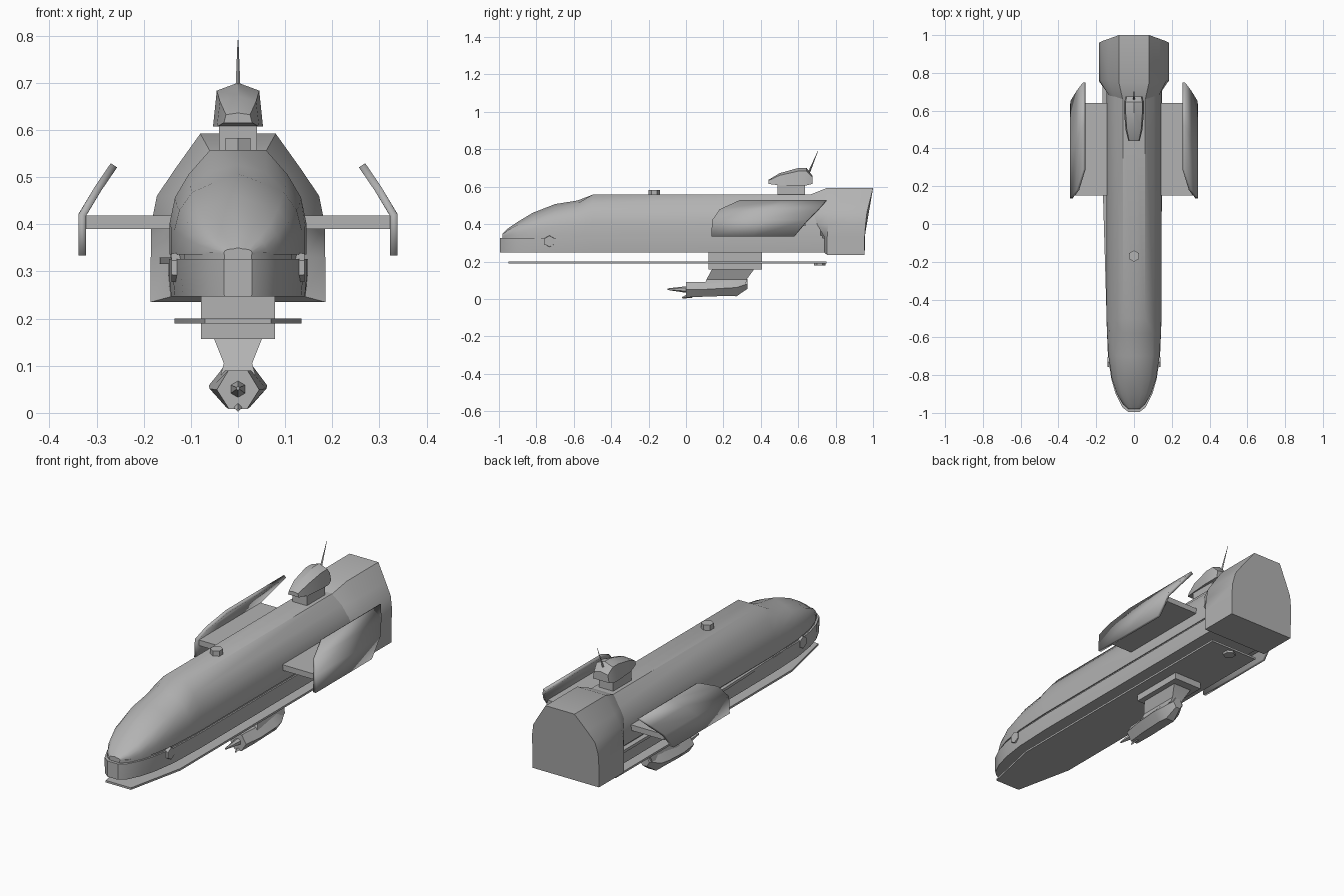
import bpy, bmesh, math
from mathutils import Matrix, Vector

if "Cube" in bpy.data.objects:
    bpy.data.objects.remove(bpy.data.objects["Cube"], do_unlink=True)

grey = bpy.data.materials.new("hull grey")
grey.use_nodes = True
COLOUR = (0.45, 0.45, 0.45, 1)
grey.diffuse_color = COLOUR
grey.node_tree.nodes["Principled BSDF"].inputs["Base Color"].default_value = COLOUR


def finish(name, bm, angle=35):
    """Turn a bmesh into a shaded object."""
    bmesh.ops.recalc_face_normals(bm, faces=bm.faces)
    mesh = bpy.data.meshes.new(name)
    bm.to_mesh(mesh)
    bm.free()
    mesh.materials.append(grey)
    obj = bpy.data.objects.new(name, mesh)
    bpy.context.collection.objects.link(obj)
    bpy.ops.object.select_all(action='DESELECT')
    obj.select_set(True)
    bpy.context.view_layer.objects.active = obj
    bpy.ops.object.shade_smooth_by_angle(angle=math.radians(angle))
    return obj


def ring(y, half):
    """Closed section from its +x half, listed bottom to top as (x, z)."""
    right = [(x, y, z) for x, z in half]
    return right + [(-x, y, z) for x, y, z in reversed(right) if x > 0]


def loft(name, rings, angle=35):
    bm = bmesh.new()
    rows = [[bm.verts.new(p) for p in r] for r in rings]
    n = len(rows[0])
    for a, b in zip(rows, rows[1:]):
        for i in range(n):
            j = (i + 1) % n
            bm.faces.new((a[i], a[j], b[j], b[i]))
    bm.faces.new(rows[0])
    bm.faces.new(rows[-1])
    return finish(name, bm, angle)


def box(name, low, high):
    low, high = Vector(low), Vector(high)
    bm = bmesh.new()
    bmesh.ops.create_cube(bm, size=1, matrix=Matrix.Translation((low + high) / 2)
                          @ Matrix.Diagonal((*(high - low), 1)))
    return finish(name, bm)


def rod(name, start, end, r1, r2, sides=6):
    start, end = Vector(start), Vector(end)
    axis = end - start
    turn = axis.to_track_quat('Z', 'Y').to_matrix().to_4x4()
    bm = bmesh.new()
    bmesh.ops.create_cone(bm, cap_ends=True, segments=sides, radius1=r1, radius2=r2,
                          depth=axis.length,
                          matrix=Matrix.Translation((start + end) / 2) @ turn)
    return finish(name, bm)


def slab(name, outline, z1, z2):
    """Flat plate from a plan outline."""
    return loft(name, [[(x, y, z) for x, y in outline] for z in (z1, z2)])


# Upper hull: y, half width, top height, crown drop at the strip edge
stations = [(-.98, .03, .35, .2), (-.95, .06, .378, .2), (-.9, .09, .412, .17),
            (-.82, .117, .46, .14), (-.7, .135, .507, .12), (-.58, .142, .526, .08),
            (-.5, .145, .557, 0), (.72, .145, .557, 0)]
upper = []
for y, w, top, drop in stations:
    shape = [(1, 0), (1, .3), (.92, .55), (.72, .77), (.41, 1 - drop), (0, 1)]
    upper.append(ring(y, [(w * u, .336 + (top - .336) * v) for u, v in shape]))
loft("upper_hull", upper)

# Lower hull and the recessed band between the two halves
plan = [(-.995, .03), (-.97, .062), (-.9, .097), (-.82, .12), (-.7, .138),
        (-.5, .146), (.74, .148)]
loft("lower_hull", [ring(y, [(w * .97, .247), (w, .29), (w, .326)]) for y, w in plan])
loft("hull_groove", [ring(y * .985, [(w * .95, .32), (w * .95, .34)]) for y, w in plan])
slab("side_shelf", [(-.12, .74), (-.166, .74), (-.164, .15), (-.142, -.6), (-.12, -.6)],
     .316, .33)

# Flared rear block with a raked back face
hull_end = [(.14, .247), (.144, .33), (.145, .4), (.132, .46), (.104, .503), (.06, .556)]
block = [(.185, .235), (.185, .33), (.184, .4), (.172, .46), (.135, .515), (.08, .592)]
front_y = [.74, .74, .7, .68, .67, .66]
flare_y = [.755, .755, .76, .76, .76, .75]
back_y = [.955, .955, .96, .967, .98, 1]


def raked(half, ys):
    right = [(x, y, z) for (x, z), y in zip(half, ys)]
    return right + [(-x, y, z) for x, y, z in reversed(right)]


loft("rear_block", [raked(hull_end, front_y), raked(block, flare_y),
                    raked(block, back_y)], 30)

# Floating belly plate with its small stud
slab("belly_plate", [(-.07, -.95), (.07, -.95), (.135, -.65), (.135, .75),
                     (-.135, .75), (-.135, -.65)], .19, .2)
rod("belly_stud", (0, .715, .195), (0, .715, .178), .03, .03)

# Hexagonal studs on the roof and nose
rod("roof_stud", (0, -.17, .55), (0, -.17, .583), .03, .03)
for side, label in ((1, "left"), (-1, "right")):
    rod(label + "_nose_stud", (side * .12, -.73, .308), (side * .141, -.73, .308), .032, .03)

# Roof turret
box("turret_neck", (-.04, .49, .55), (.04, .635, .615))
turret = [(.44, .03, .615, .636), (.5, .045, .607, .672), (.6, .053, .607, .7),
          (.645, .053, .607, .7), (.675, .045, .615, .66)]
loft("roof_turret", [ring(y, [(w, a), (w * .85, a + (b - a) * .82), (0, b)])
                     for y, w, a, b in turret])
rod("antenna", (0, .655, .67), (0, .705, .79), .006, .001, 4)

# Side wings: a flat arm and a bent outer panel: x, z, front y, back y
panel_rows = [(.33, .334, .135, .58), (.33, .42, .14, .65), (.297, .475, .18, .705),
              (.263, .525, .29, .75)]
for side, label in ((1, "left"), (-1, "right")):
    x1, x2 = sorted((side * .12, side * .327))
    box(label + "_wing_arm", (x1, .15, .39), (x2, .64, .418))
    bm = bmesh.new()
    rows = [[bm.verts.new((side * x, y, z)) for y in (y1, (y1 + y2) / 2, y2)]
            for x, z, y1, y2 in panel_rows]
    for a, b in zip(rows, rows[1:]):
        for i in range(2):
            bm.faces.new((a[i], a[i + 1], b[i + 1], b[i]))
    panel = finish(label + "_wing_panel", bm)
    thick = panel.modifiers.new("thickness", 'SOLIDIFY')
    thick.thickness = .016
    thick.offset = 0

# Belly mount, tapering neck and gun pod
box("belly_mount", (-.078, .12, .157), (.078, .405, .25))


def level(z, w, y1, y2):
    return [(-w, y1, z), (w, y1, z), (w, y2, z), (-w, y2, z)]


loft("pod_neck", [level(.16, .052, .14, .365), level(.105, .03, .11, .325),
                  level(.08, .037, .1, .32)])
pod = [(0, .045, .008, .09), (.1, .06, .012, .09), (.22, .062, .016, .1),
       (.27, .055, .014, .108), (.33, .028, .055, .105)]
loft("gun_pod", [ring(y, [(w * .42, a), (w, (a + b) / 2), (w * .45, b)])
                 for y, w, a, b in pod], 30)
rod("gun_barrel", (0, .02, .05), (0, -.1, .052), .02, .004)
rod("lower_fang", (0, .03, .02), (0, -.02, .006), .015, .004, 4)
